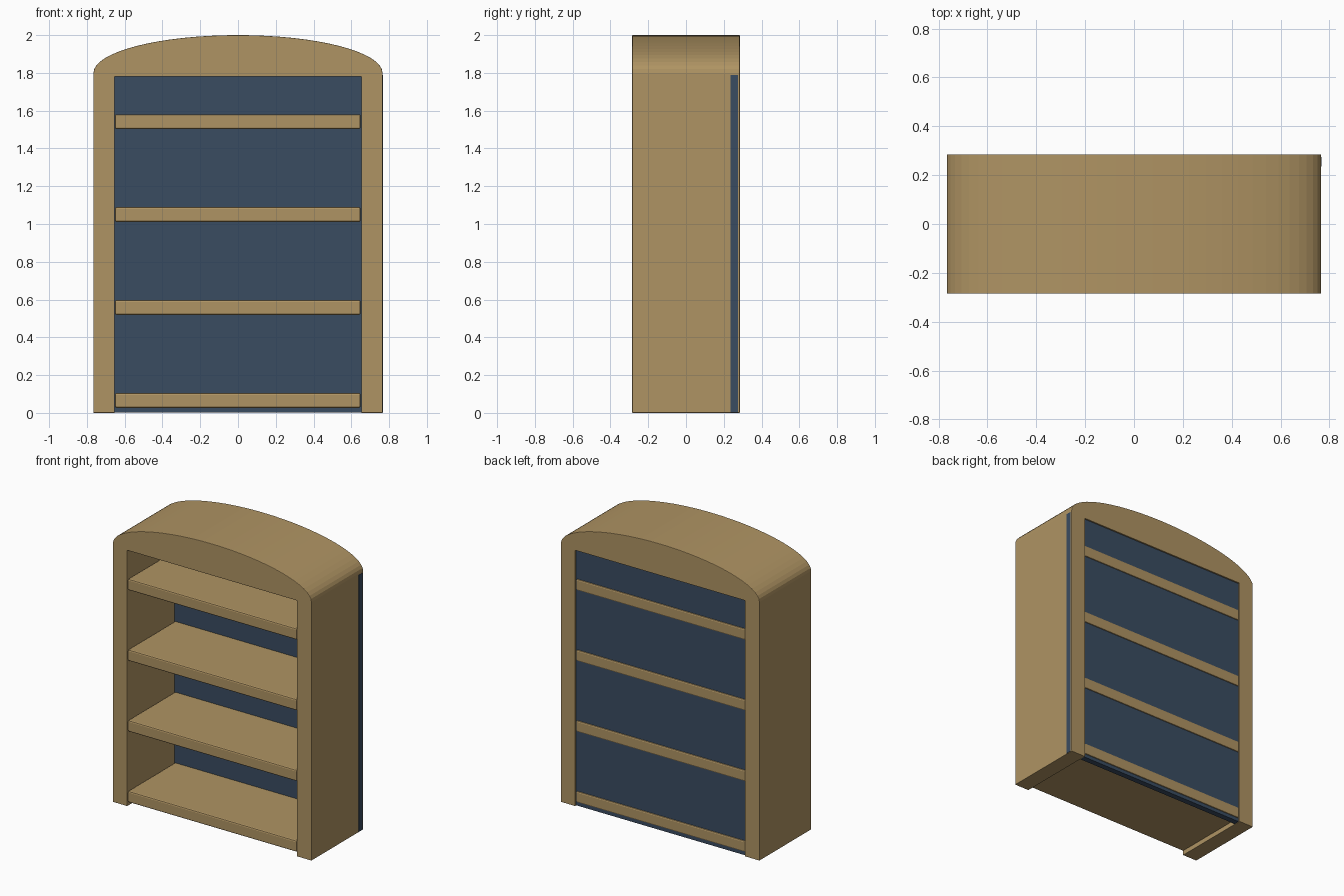
import bpy, bmesh, math

cube = bpy.data.objects.get("Cube")
if cube:
    bpy.data.objects.remove(cube, do_unlink=True)


def material(name, rgb):
    m = bpy.data.materials.new(name)
    m.use_nodes = True
    m.diffuse_color = (*rgb, 1)
    m.node_tree.nodes["Principled BSDF"].inputs["Base Color"].default_value = (*rgb, 1)
    return m


tan_wood = material("tan wood", (0.43, 0.295, 0.125))
navy = material("navy blue", (0.042, 0.072, 0.12))


def extrude_profile(name, profile, y0, y1, mat, bevel=0.0):
    """Extrude an x-z outline from y0 to y1, with optional eased edges."""
    bm = bmesh.new()
    face = bm.faces.new([bm.verts.new((x, y0, z)) for x, z in profile])
    new = bmesh.ops.extrude_face_region(bm, geom=[face])["geom"]
    verts = [v for v in new if isinstance(v, bmesh.types.BMVert)]
    bmesh.ops.translate(bm, verts=verts, vec=(0, y1 - y0, 0))
    bmesh.ops.recalc_face_normals(bm, faces=bm.faces)
    mesh = bpy.data.meshes.new(name)
    bm.to_mesh(mesh)
    bm.free()
    mesh.materials.append(mat)
    obj = bpy.data.objects.new(name, mesh)
    bpy.context.collection.objects.link(obj)
    if bevel:
        mod = obj.modifiers.new("eased edges", "BEVEL")
        mod.width = bevel
        mod.segments = 2
        mod.limit_method = "ANGLE"
        mod.angle_limit = math.radians(40)
    return obj


def rectangle(x0, x1, z0, z1):
    return [(x0, z0), (x1, z0), (x1, z1), (x0, z1)]


HALF_WIDTH, SHOULDER, RISE = 0.765, 1.80, 0.20
INNER, OPENING_TOP = 0.653, 1.78
FRONT, BACK = -0.285, 0.285
ARCH_STEPS = 32

# Arched surround: two sides and an elliptical top in one outline
arch = [(HALF_WIDTH * math.cos(math.pi * i / ARCH_STEPS),
         SHOULDER + RISE * math.sin(math.pi * i / ARCH_STEPS))
        for i in range(ARCH_STEPS + 1)]
outline = [(INNER, 0), (HALF_WIDTH, 0), *arch, (-HALF_WIDTH, 0),
           (-INNER, 0), (-INNER, OPENING_TOP), (INNER, OPENING_TOP)]
extrude_profile("arched_surround", outline, FRONT, BACK, tan_wood, 0.003)

# Back panel, its edge just showing on one side
extrude_profile("back_panel", rectangle(-0.70, HALF_WIDTH + 0.002, 0.003, 1.79),
                0.235, 0.275, navy)

# Evenly spaced shelves with eased edges
for i in range(4):
    z = 0.027 + 0.492 * i
    extrude_profile(f"shelf_{i + 1}", rectangle(-0.652, 0.649, z, z + 0.078),
                    FRONT + 0.003, BACK - 0.003, tan_wood, 0.009)
